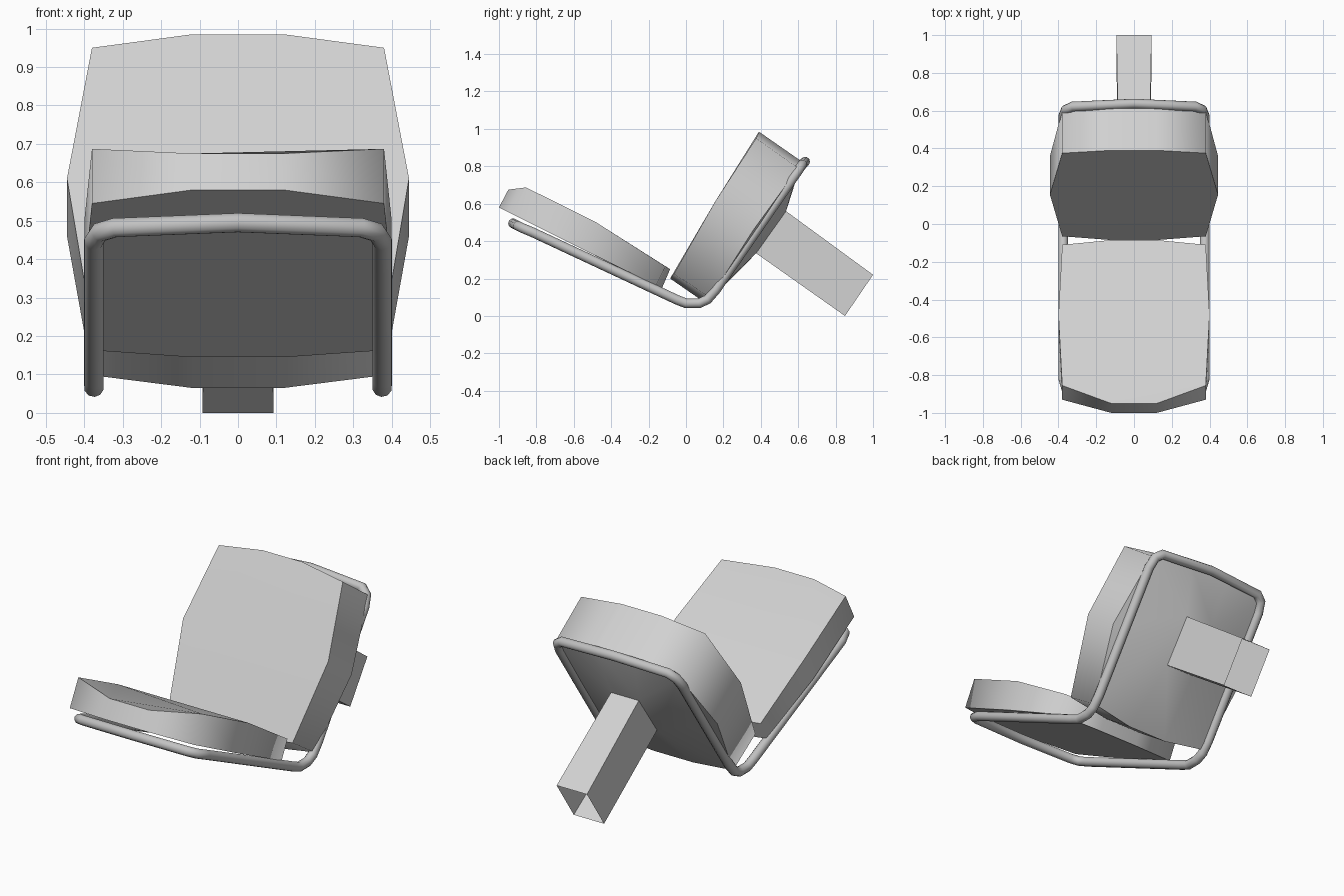
import bpy, bmesh

if "Cube" in bpy.data.objects:
    bpy.data.objects.remove(bpy.data.objects["Cube"], do_unlink=True)


def make_material(name, value):
    mat = bpy.data.materials.new(name)
    mat.use_nodes = True
    colour = (value, value, value, 1)
    mat.diffuse_color = colour
    mat.node_tree.nodes["Principled BSDF"].inputs["Base Color"].default_value = colour
    return mat


pad_grey = make_material("pad light grey", 0.64)
tube_grey = make_material("tube grey", 0.54)


def mirrored(half):
    """Close a +x half outline into a full symmetric ring."""
    return list(half) + [(-x, y, z) for x, y, z in reversed(half)]


def finish(bm, name, mat):
    bmesh.ops.recalc_face_normals(bm, faces=bm.faces)
    mesh = bpy.data.meshes.new(name)
    bm.to_mesh(mesh)
    bm.free()
    mesh.materials.append(mat)
    obj = bpy.data.objects.new(name, mesh)
    bpy.context.scene.collection.objects.link(obj)
    return obj


def add_cap(bm, ring):
    # two panels meeting along the widest line
    bm.faces.new(ring[0:3] + ring[7:10])
    bm.faces.new(ring[2:8])


def cushion(name, face_half, rear_half, hole_half=None):
    """Ten-sided pad; its rear is a flat cap or slopes in to a four-cornered hole."""
    bm = bmesh.new()
    face = [bm.verts.new(p) for p in mirrored(face_half)]
    rear = [bm.verts.new(p) for p in mirrored(rear_half)]
    count = len(face)
    add_cap(bm, face)
    for i in range(count):
        j = (i + 1) % count
        bm.faces.new((face[i], face[j], rear[j], rear[i]))
    if hole_half:
        hole = [bm.verts.new(p) for p in mirrored(hole_half)]
        owner = [0, 0, 0, 1, 1, 2, 2, 2, 3, 3]
        for i in range(count):
            j = (i + 1) % count
            a, b = hole[owner[i]], hole[owner[j]]
            corners = [rear[j], rear[i], a]
            if a is not b:
                corners.append(b)
            bm.faces.new(corners)
    else:
        add_cap(bm, rear)
    for f in bm.faces:
        f.smooth = True
    # crisp rims between the caps and the rounded wall
    for ring in (face, rear):
        for i in range(count):
            bm.edges.get((ring[i], ring[(i + 1) % count])).smooth = False
    return finish(bm, name, pad_grey)


# Seat pad
cushion("seat_pad",
        [(.12, -.95, .675), (.38, -.855, .687), (.40, -.48, .50),
         (.38, -.11, .265), (.12, -.085, .25)],
        [(.12, -1.0, .58), (.38, -.93, .545), (.40, -.55, .355),
         (.38, -.16, .163), (.12, -.13, .145)])

# Backrest pad with a raised rear shell around the post
post_base = [(.085, .535, .56), (.085, .375, .335)]
post_end = [(.093, 1.0, .22), (.093, .85, 0)]
cushion("backrest_pad",
        [(.12, .39, .985), (.38, .375, .95), (.445, .155, .61),
         (.38, -.065, .225), (.12, -.085, .20)],
        [(.12, .62, .825), (.38, .60, .79), (.445, .36, .46),
         (.38, .13, .098), (.12, .11, .065)],
        post_base)

# Hollow mounting post
bm = bmesh.new()
base = [bm.verts.new(p) for p in mirrored(post_base)]
end = [bm.verts.new(p) for p in mirrored(post_end)]
for i in range(4):
    j = (i + 1) % 4
    bm.faces.new((base[j], base[i], end[i], end[j]))
finish(bm, "mounting_post", pad_grey)

# Bent tube frame running round the seat and backrest
frame_half = [(0, -.925, .495), (.32, -.90, .482), (.36, -.875, .470),
              (.375, -.82, .447), (.375, -.05, .087), (.375, 0, .067),
              (.375, .07, .067), (.375, .115, .088), (.375, .16, .14),
              (.375, .57, .735), (.362, .605, .785), (.325, .622, .81),
              (0, .637, .825)]
path = frame_half + [(-x, y, z) for x, y, z in reversed(frame_half[1:-1])]
curve = bpy.data.curves.new("tube_frame", "CURVE")
curve.dimensions = "3D"
curve.bevel_depth = 0.026
curve.bevel_resolution = 3
spline = curve.splines.new("POLY")
spline.points.add(len(path) - 1)
for point, co in zip(spline.points, path):
    point.co = (*co, 1)
spline.use_cyclic_u = True
spline.use_smooth = True
curve.materials.append(tube_grey)
frame = bpy.data.objects.new("tube_frame", curve)
bpy.context.scene.collection.objects.link(frame)
bpy.ops.object.select_all(action="DESELECT")
frame.select_set(True)
bpy.context.view_layer.objects.active = frame
bpy.ops.object.convert(target="MESH")
bpy.ops.object.shade_smooth()
